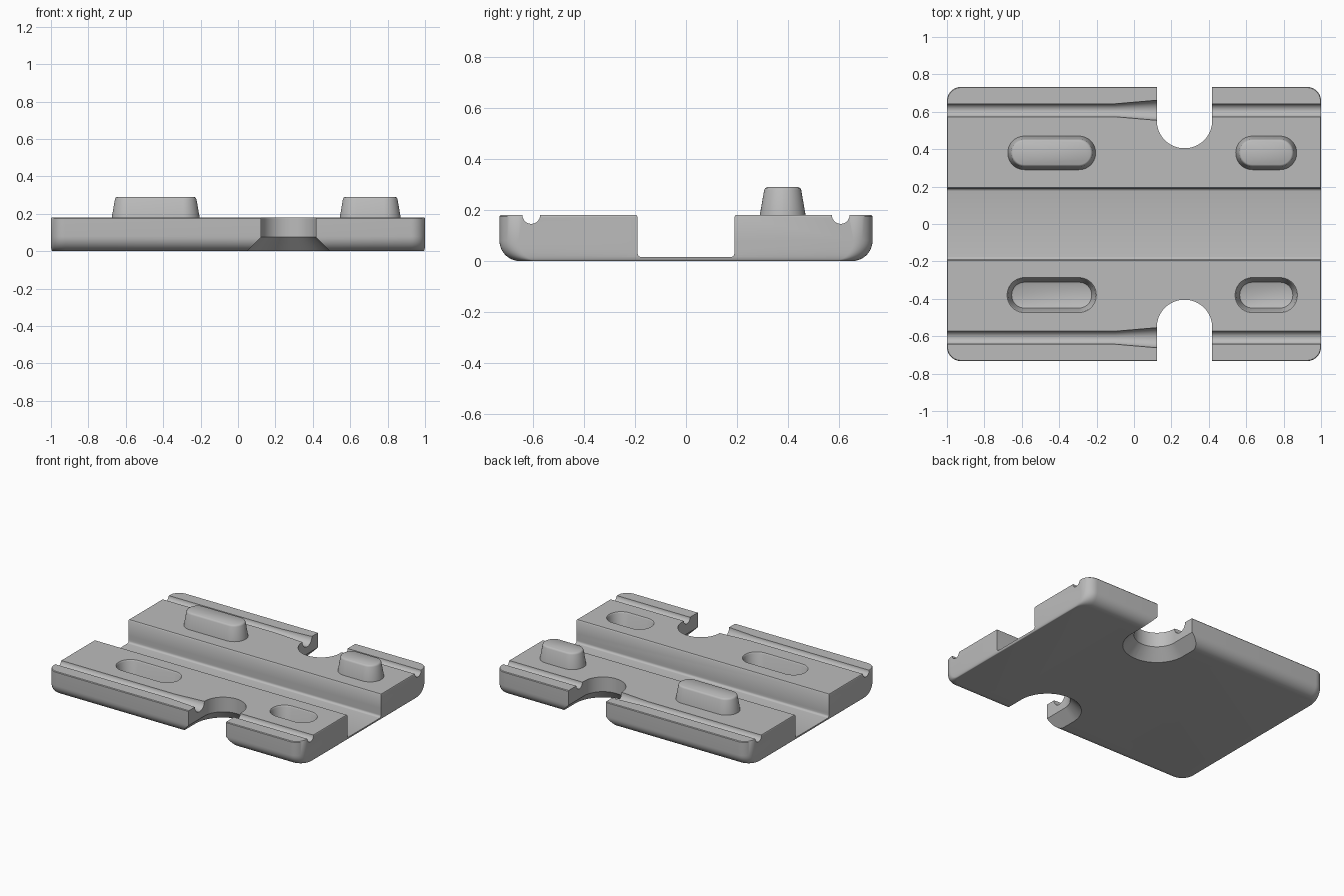
import bpy
import bmesh
from math import sin, cos, pi

if "Cube" in bpy.data.objects:
    bpy.data.objects.remove(bpy.data.objects["Cube"])

grey = bpy.data.materials.new("plain grey")
grey.use_nodes = True
COLOUR = (0.5, 0.5, 0.5, 1)
grey.diffuse_color = COLOUR
grey.node_tree.nodes["Principled BSDF"].inputs["Base Color"].default_value = COLOUR

TOP = 0.18        # plate height
HALF_Y = 0.733    # half depth of the plate
SLOTS = [(-0.44, 0.235), (0.707, 0.163)]   # x centre, half length


def loft(name, rings):
    """Closed solid through matching rings of points."""
    bm = bmesh.new()
    loops = [[bm.verts.new(p) for p in ring] for ring in rings]
    n = len(loops[0])
    for a, b in zip(loops, loops[1:]):
        for i in range(n):
            j = (i + 1) % n
            bm.faces.new((a[i], a[j], b[j], b[i]))
    bm.faces.new(loops[0])
    bm.faces.new(loops[-1])
    bmesh.ops.recalc_face_normals(bm, faces=bm.faces)
    mesh = bpy.data.meshes.new(name)
    bm.to_mesh(mesh)
    bm.free()
    mesh.materials.append(grey)
    ob = bpy.data.objects.new(name, mesh)
    bpy.context.collection.objects.link(ob)
    return ob


def rounded(cx, cy, hx, hy, r, z, steps=10):
    """Ring: rounded rectangle at height z."""
    r = min(r, hx - 0.001, hy - 0.001)
    pts = []
    for q, (sx, sy) in enumerate([(1, 1), (-1, 1), (-1, -1), (1, -1)]):
        for k in range(steps + 1):
            a = (q + k / steps) * pi / 2
            pts.append((cx + sx * (hx - r) + r * cos(a),
                        cy + sy * (hy - r) + r * sin(a), z))
    return pts


def circle_x(x, cy, cz, r, n=32):
    """Ring: circle facing along x."""
    return [(x, cy + r * cos(2 * pi * (k + .5) / n), cz + r * sin(2 * pi * (k + .5) / n))
            for k in range(n)]


def smooth(ob):
    bpy.ops.object.select_all(action="DESELECT")
    ob.select_set(True)
    bpy.context.view_layer.objects.active = ob
    bpy.ops.object.shade_smooth_by_angle(angle=0.6)


def cut(target, cutter):
    mod = target.modifiers.new(cutter.name, "BOOLEAN")
    mod.operation = "DIFFERENCE"
    mod.solver = "EXACT"
    mod.object = cutter
    bpy.context.view_layer.objects.active = target
    bpy.ops.object.modifier_apply(modifier=mod.name)
    bpy.data.objects.remove(cutter)


# Plate with rounded lower front and back edges
R = 0.08
rings = []
for k in range(11):
    a = k / 10 * pi / 2
    rings.append(rounded(0, 0, 1 - 0.008 * (1 - sin(a)) ** 2,
                         HALF_Y - R * (1 - sin(a)), 0.075, R * (1 - cos(a))))
rings.append(rounded(0, 0, 1, HALF_Y, 0.075, TOP - 0.005))
rings.append(rounded(0, 0, 0.997, HALF_Y - 0.004, 0.072, TOP))
plate = loft("base_plate", rings)

# Wide central channel with filleted floor and softened rims
half = [(0.21, TOP + 0.02), (0.195, TOP + 0.001), (0.19, TOP - 0.007), (0.19, 0.03)]
half += [(0.175 + 0.015 * cos(a * pi / 8), 0.03 - 0.015 * sin(a * pi / 8)) for a in range(1, 5)]
section = half + [(-y, z) for y, z in reversed(half)]
cut(plate, loft("channel_cutter", [[(x, y, z) for y, z in section] for x in (-1.1, 1.1)]))

for side in (-1, 1):
    # Cable groove that flares towards the notch
    stations = [(-1.1, .035), (-.1, .035), (.122, .054), (.2, .058), (.25, .035), (1.1, .035)]
    cut(plate, loft("groove_cutter", [circle_x(x, side * 0.608, TOP + 0.001, r)
                                      for x, r in stations]))
    # Round-ended notch with a chamfer underneath
    cut(plate, loft("notch_cutter", [
        rounded(0.27, side * 0.805, 0.148 + g, 0.4 + g, 0.148 + g, z, 16)
        for z, g in [(-0.01, 0.083), (0.075, 0), (0.3, 0)]]))

for cx, hx in SLOTS:
    # Tapered pockets in the front half
    cut(plate, loft("pocket_cutter", [
        rounded(cx, -0.38, hx + g, 0.09 + g, 0.09 + g, z)
        for z, g in [(0.062, -0.028), (0.066, -0.021), (0.075, -0.018),
                     (TOP - 0.01, -0.002), (TOP - 0.003, 0.001), (TOP + 0.01, 0.012)]]))
smooth(plate)

# Matching tapered pegs on the back half
for name, (cx, hx) in zip(("right_peg", "left_peg"), SLOTS):
    smooth(loft(name, [
        rounded(cx, 0.38, hx + g, 0.09 + g, 0.09 + g, z)
        for z, g in [(TOP - 0.01, 0.001), (TOP, 0), (0.278, -0.017),
                     (0.286, -0.021), (0.29, -0.028)]]))
